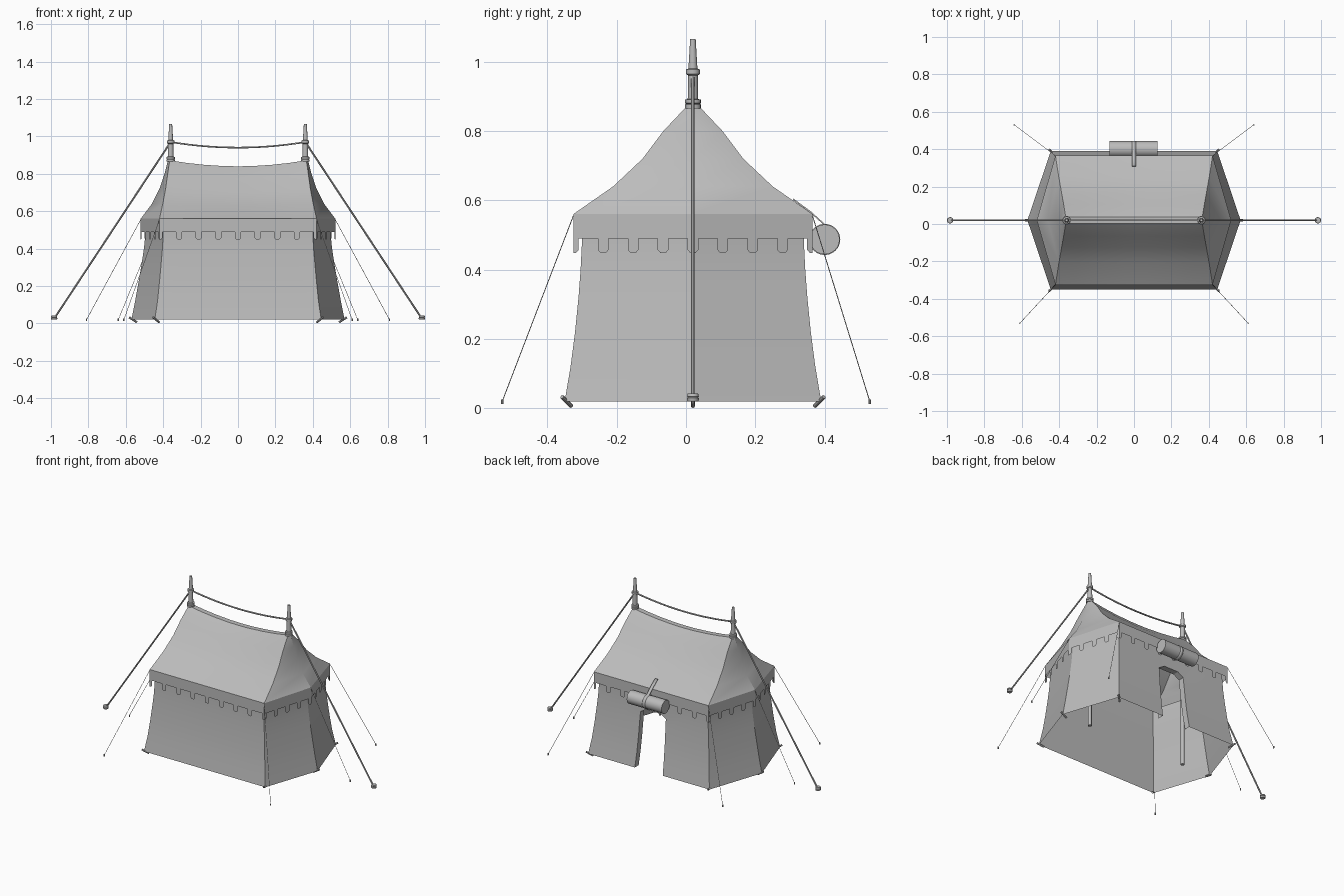
import bpy, bmesh, math
from mathutils import Vector

cube = bpy.data.objects.get("Cube")
if cube:
    bpy.data.objects.remove(cube, do_unlink=True)

CY = 0.02  # ridge line of the tent
grey = bpy.data.materials.new("canvas_grey")
grey.use_nodes = True
COLOUR = (0.5, 0.5, 0.5, 1)
grey.diffuse_color = COLOUR
grey.node_tree.nodes["Principled BSDF"].inputs["Base Color"].default_value = COLOUR


def finish(name, bm, angle=25):
    """Turn a bmesh into a shaded object."""
    mesh = bpy.data.meshes.new(name)
    bmesh.ops.recalc_face_normals(bm, faces=bm.faces)
    bm.to_mesh(mesh)
    bm.free()
    obj = bpy.data.objects.new(name, mesh)
    bpy.context.collection.objects.link(obj)
    mesh.materials.append(grey)
    bpy.ops.object.select_all(action="DESELECT")
    obj.select_set(True)
    bpy.context.view_layer.objects.active = obj
    bpy.ops.object.shade_smooth_by_angle(angle=math.radians(angle))
    return obj


def rod(name, a, b, r1, r2=None, sides=12):
    """Cylinder or cone between two points."""
    a, b = Vector(a), Vector(b)
    bm = bmesh.new()
    bmesh.ops.create_cone(bm, cap_ends=True, segments=sides, radius1=r1,
                          radius2=r1 if r2 is None else r2, depth=(b - a).length)
    turn = (b - a).to_track_quat("Z", "Y")
    for v in bm.verts:
        v.co = turn @ v.co + (a + b) / 2
    return finish(name, bm, 40)


def lathe(name, x, y, profile, sides=16):
    """Spin a (radius, z) profile about a vertical axis."""
    bm = bmesh.new()
    rings = [[bm.verts.new((x + r * math.cos(k * math.tau / sides),
                            y + r * math.sin(k * math.tau / sides), z))
              for k in range(sides)] for r, z in profile]
    for low, high in zip(rings, rings[1:]):
        for k in range(sides):
            n = (k + 1) % sides
            bm.faces.new((low[k], low[n], high[n], high[k]))
    bm.faces.new(rings[0])
    bm.faces.new(rings[-1])
    return finish(name, bm, 40)


def hexagon(corner_x, apex_x, half_y):
    """Six plan corners, starting front left and going round."""
    return [Vector(p) for p in ((-corner_x, CY - half_y), (corner_x, CY - half_y), (apex_x, CY),
                                (corner_x, CY + half_y), (-corner_x, CY + half_y), (-apex_x, CY))]


COLUMNS = (-1, -0.75, -0.5, -0.23, -0.13, 0, 0.13, 0.23, 0.5, 0.75, 1)


def loft(levels, sag=lambda u, t: 0):
    """Skin stacked hexagons; the long sides are split into columns."""
    bm = bmesh.new()
    rings = []
    for i, (z, cx, ax, hy) in enumerate(levels):
        t = i / (len(levels) - 1)
        plan = [(u * cx, CY - hy, u) for u in COLUMNS] + [(ax, CY, 1)]
        plan += [(-u * cx, CY + hy, -u) for u in COLUMNS] + [(-ax, CY, 1)]
        rings.append([bm.verts.new((x, y, z - sag(u, t))) for x, y, u in plan])
    for low, high in zip(rings, rings[1:]):
        for k in range(len(low)):
            n = (k + 1) % len(low)
            bm.faces.new((low[k], low[n], high[n], high[k]))
    return bm, rings


# Walls, flared towards the ground
bm, rings = loft([(0.02, 0.445, 0.57, 0.37), (0.12, 0.43, 0.55, 0.353), (0.22, 0.42, 0.532, 0.34),
                  (0.32, 0.411, 0.515, 0.33), (0.40, 0.404, 0.503, 0.324),
                  (0.48, 0.40, 0.495, 0.32), (0.555, 0.40, 0.495, 0.32)])
# Doorway in the back with sloped top corners
door = [f for f in bm.faces if f.calc_center_median().y > 0.3
        and abs(f.calc_center_median().x) < 0.1 and f.calc_center_median().z < 0.4]
bmesh.ops.delete(bm, geom=door, context="FACES")
for v in rings[4]:
    if v.co.y > 0.3 and 0.08 < abs(v.co.x) < 0.11:
        v.co.z -= 0.025
# Door edges turned inwards
edges = []
for e in bm.edges:
    mid = (e.verts[0].co + e.verts[1].co) / 2
    if e.is_boundary and mid.y > 0.3 and abs(mid.x) < 0.105 and mid.z < 0.45:
        edges.append(e)
turned = bmesh.ops.extrude_edge_only(bm, edges=edges)["geom"]
bmesh.ops.translate(bm, vec=(0, -0.04, 0),
                    verts=[g for g in turned if isinstance(g, bmesh.types.BMVert)])
finish("walls", bm)

# Sagging roof, closed along the ridge
bm, rings = loft([(0.56, 0.42, 0.52, 0.345), (0.64, 0.402, 0.46, 0.23), (0.72, 0.387, 0.42, 0.145),
                  (0.80, 0.376, 0.393, 0.085), (0.872, 0.365, 0.375, 0.017)],
                 lambda u, t: (0.006 + 0.026 * t) * (1 - u * u))
top, n = rings[-1], len(COLUMNS)
front, back = top[:n], top[n + 1:2 * n + 1][::-1]
for k in range(n - 1):
    bm.faces.new((front[k], front[k + 1], back[k + 1], back[k]))
for tip, end in ((top[n], -1), (top[-1], 0)):
    bm.faces.new((front[end], tip, back[end]))
finish("roof", bm)

# Valance with hanging rounded tabs
bm = bmesh.new()
corners = hexagon(0.42, 0.52, 0.345)
for i, a in enumerate(corners):
    b = corners[(i + 1) % 6]
    count = 8 if i in (0, 3) else 4
    length = (b - a).length

    def face(points):
        spots = [a.lerp(b, min(max(s / length, 0), 1)) for s, z in points]
        bm.faces.new([bm.verts.new((*p, z)) for p, (s, z) in zip(spots, points)])

    face([(0, 0.49), (length, 0.49), (length, 0.56), (0, 0.56)])
    for k in range(count + 1):
        s = k * length / count
        left, right = max(s - 0.016, 0), min(s + 0.016, length)
        face([(left, 0.49), (left, 0.457), (max(s - 0.008, 0), 0.448),
              (min(s + 0.008, length), 0.448), (right, 0.457), (right, 0.49)])
finish("valance", bm)

# Poles, finials, main ropes and anchors at both ends
for side, label in ((-1, "right"), (1, "left")):
    x = side * 0.36
    rod("pole_" + label, (x, CY, 0.02), (x, CY, 0.87), 0.012)
    lathe("finial_" + label, x, CY, [(0.023, 0.865), (0.023, 0.876), (0.019, 0.878), (0.023, 0.88),
          (0.023, 0.89), (0.015, 0.892), (0.014, 0.96), (0.02, 0.964), (0.02, 0.977),
          (0.013, 0.98), (0.008, 1.065)])
    rod("main_rope_" + label, (x, CY, 0.97), (side * 0.98, CY, 0.03), 0.005, sides=8)
    lathe("anchor_" + label, side * 0.983, CY, [(0.015, 0.02), (0.017, 0.024), (0.017, 0.03),
          (0.014, 0.032), (0.017, 0.034), (0.015, 0.042)])

# Sagging rope between the poles
steps = [k / 8 - 1 for k in range(17)]
curve = bpy.data.curves.new("ridge_rope", "CURVE")
curve.dimensions = "3D"
curve.bevel_depth, curve.bevel_resolution = 0.005, 1
spline = curve.splines.new("POLY")
spline.points.add(len(steps) - 1)
for p, u in zip(spline.points, steps):
    p.co = (0.36 * u, CY, 0.94 + 0.03 * u * u, 1)
curve.materials.append(grey)
bpy.context.collection.objects.link(bpy.data.objects.new("ridge_rope", curve))

# Thin guy lines with small stakes, and pegs at the wall corners
stakes = ((-0.61, -0.53), (0.61, -0.53), (0.81, CY), (0.64, 0.53), (-0.64, 0.53), (-0.81, CY))
for i, (eave, stake, foot) in enumerate(zip(corners, stakes, hexagon(0.445, 0.57, 0.37))):
    rod(f"guy_line_{i + 1}", (*eave, 0.555), (*stake, 0.02), 0.0013, sides=6)
    rod(f"guy_stake_{i + 1}", (*stake, 0.012), (*stake, 0.025), 0.004, sides=8)
    out = (foot - Vector((0, CY))).normalized()
    rod(f"wall_peg_{i + 1}", (*(foot - out * 0.03), 0.006), (*(foot + out * 0.012), 0.033),
        0.006, sides=8)

# Rolled door flap and its strap
ROLL_Y, ROLL_Z = 0.4, 0.487
rod("rolled_door", (-0.13, ROLL_Y, ROLL_Z), (0.125, ROLL_Y, ROLL_Z), 0.043, sides=24)
path = [(0.31, 0.605), (0.36, 0.568)]
for k in range(25):
    angle = math.radians(90 - k * 15)
    path.append((ROLL_Y + 0.045 * math.cos(angle), ROLL_Z + 0.045 * math.sin(angle)))
bm = bmesh.new()
rows = [[bm.verts.new((x, y, z)) for x in (-0.01, 0.01)] for y, z in path]
for p, q in zip(rows, rows[1:]):
    bm.faces.new((p[0], p[1], q[1], q[0]))
strap = finish("door_strap", bm, 40)
strap.modifiers.new("thickness", "SOLIDIFY").thickness = 0.004
